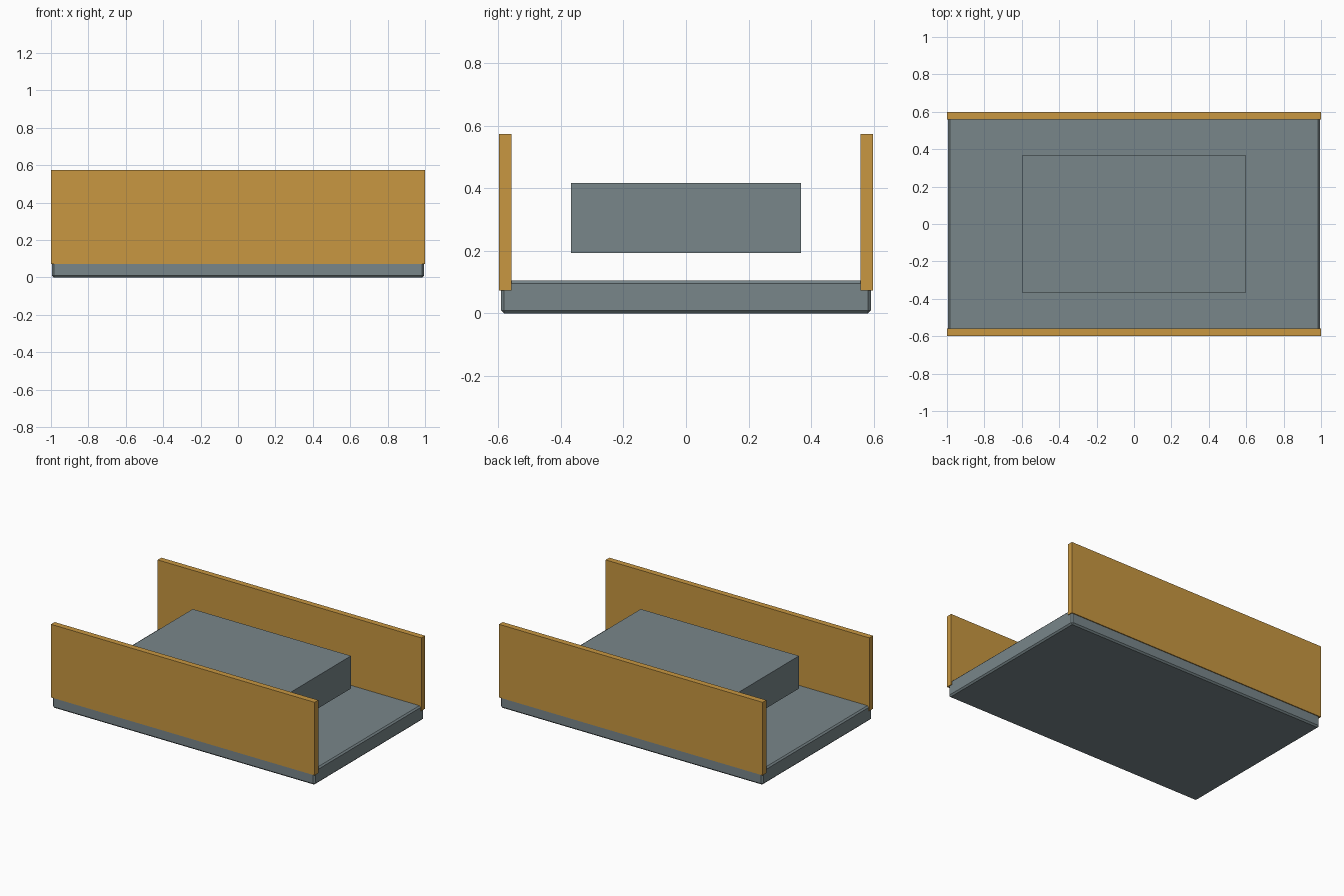
import bpy

if "Cube" in bpy.data.objects:
    bpy.data.objects.remove(bpy.data.objects["Cube"])


def material(name, rgb):
    m = bpy.data.materials.new(name)
    m.diffuse_color = (*rgb, 1)
    m.use_nodes = True
    m.node_tree.nodes["Principled BSDF"].inputs["Base Color"].default_value = m.diffuse_color
    return m


grey = material("slate grey", (0.19, 0.24, 0.255))
ochre = material("ochre", (0.58, 0.31, 0.053))


def box(name, low, high, mat, bevel=0):
    centre = [(a + b) / 2 for a, b in zip(low, high)]
    bpy.ops.mesh.primitive_cube_add(size=1, location=centre)
    ob = bpy.context.object
    ob.name = name
    ob.scale = [b - a for a, b in zip(low, high)]
    bpy.ops.object.transform_apply(location=False, rotation=False, scale=True)
    ob.data.materials.append(mat)
    if bevel:
        mod = ob.modifiers.new("edge_chamfer", 'BEVEL')
        mod.width = bevel
        mod.segments = 1
    return ob


# chamfered base slab
box("base_slab", (-0.995, -0.592, 0), (0.995, 0.592, 0.106), grey, 0.01)

# floating centre block
box("centre_block", (-0.6, -0.367, 0.193), (0.6, 0.367, 0.417), grey)

# long side panels, front and back
box("front_panel", (-1, -0.598, 0.073), (1, -0.558, 0.574), ochre)
box("back_panel", (-1, 0.558, 0.073), (1, 0.598, 0.574), ochre)
